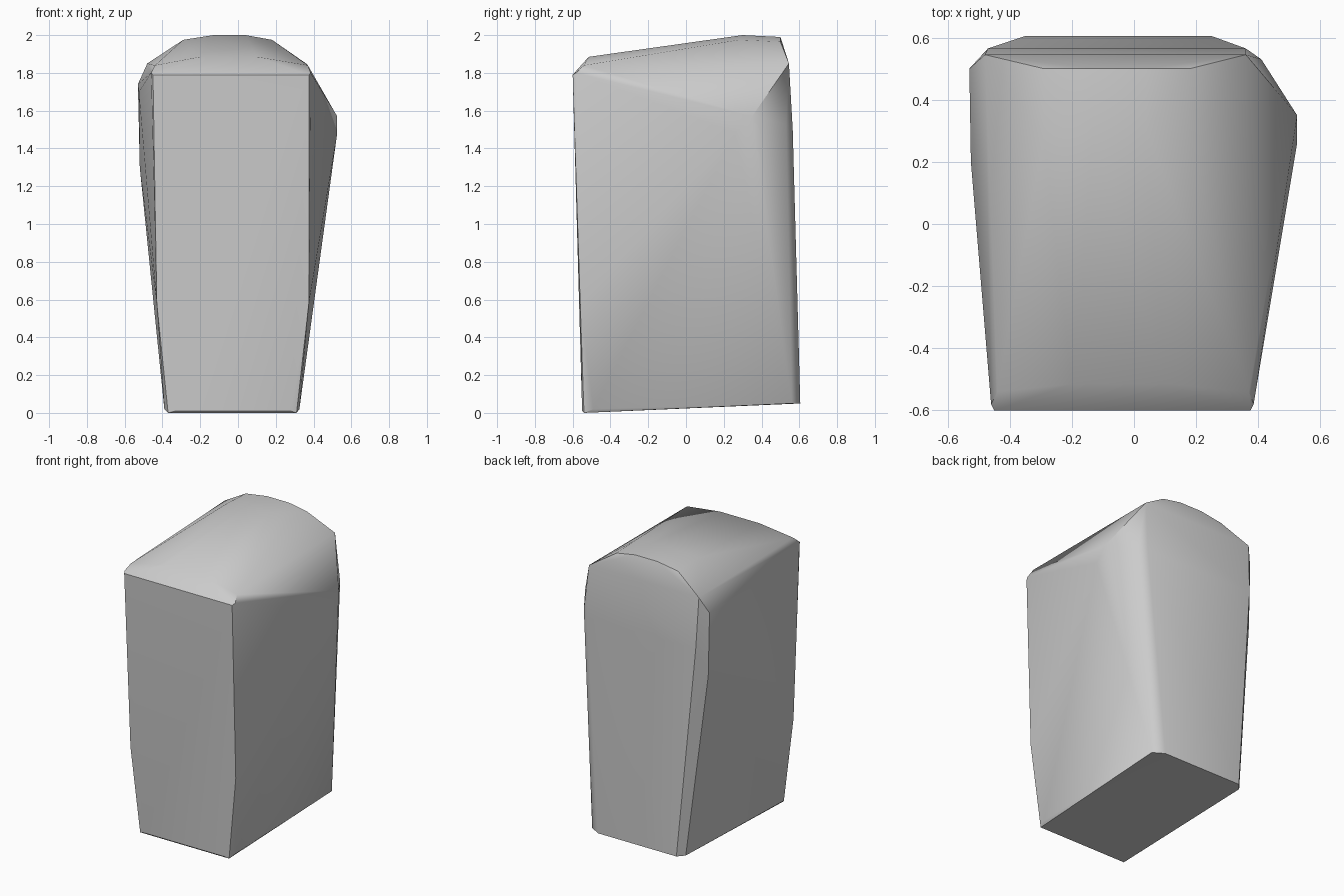
import bpy
import bmesh
import math

# Remove the default object
default_cube = bpy.data.objects.get("Cube")
if default_cube:
    bpy.data.objects.remove(default_cube, do_unlink=True)


def make_material(name, colour):
    material = bpy.data.materials.new(name)
    material.use_nodes = True
    material.diffuse_color = colour
    shader = next(node for node in material.node_tree.nodes
                  if node.type == "BSDF_PRINCIPLED")
    shader.inputs["Base Color"].default_value = colour
    return material


def pair(left_x, right_x, depth, height):
    """Two corners sharing the same depth and height."""
    return [(left_x, depth, height), (right_x, depth, height)]


def build_stone(name, corners, material):
    """Stretch a convex skin over the corners and merge its flat areas."""
    mesh = bpy.data.meshes.new(name)
    bm = bmesh.new()
    for corner in corners:
        bm.verts.new(corner)
    hull = bmesh.ops.convex_hull(bm, input=bm.verts[:])
    interior = set(hull["geom_interior"]) | set(hull["geom_unused"])
    loose = [item for item in interior if isinstance(item, bmesh.types.BMVert)]
    bmesh.ops.delete(bm, geom=loose, context="VERTS")
    bmesh.ops.dissolve_limit(bm, angle_limit=math.radians(1),
                             verts=bm.verts[:], edges=bm.edges[:])
    bmesh.ops.recalc_face_normals(bm, faces=bm.faces[:])
    bm.to_mesh(mesh)
    bm.free()
    mesh.materials.append(material)
    stone = bpy.data.objects.new(name, mesh)
    bpy.context.collection.objects.link(stone)
    return stone


corners = []

# Flat front face, narrowing towards the foot
corners += pair(-.45, .375, -.6, 1.79)
corners += pair(-.43, .375, -.56, .58)
corners += pair(-.33, .28, -.55, .01)

# Narrow chamfers beside and above the front face
corners += pair(-.46, .385, -.58, 1.8)
corners += pair(-.44, .37, -.54, 1.84)
corners += pair(-.2, .1, -.515, 1.885)

# Tilted underside
corners += pair(-.37, .31, -.54, 0)
corners += pair(-.39, .325, -.49, .02)
corners += pair(-.35, .25, .605, .05)
corners += pair(-.39, .325, .56, .05)

# Rounded crown, highest towards the back
corners += pair(-.29, .18, .28, 1.975)
corners += pair(-.29, .18, .5, 1.965)
corners += pair(-.13, .04, .3, 2)
corners += pair(-.13, .04, .5, 1.99)

# Upper corners of the back face
corners += pair(-.48, .36, .545, 1.85)
corners += pair(-.47, .36, .565, 1.5)

# Slightly swollen left-hand flank
corners += [(-.53, .5, 1.74), (-.52, .5, 1.3), (-.525, .2, 1.7)]

# Bulging shoulder on the opposite flank
corners += [(.525, .35, 1.57), (.525, .26, 1.48), (.41, .53, 1.53)]

stone_grey = make_material("stone grey", (.6, .6, .6, 1))
stone = build_stone("standing_stone", corners, stone_grey)

# Soft facets with crisp main edges
bpy.ops.object.select_all(action="DESELECT")
stone.select_set(True)
bpy.context.view_layer.objects.active = stone
bpy.ops.object.shade_smooth_by_angle(angle=math.radians(35))
